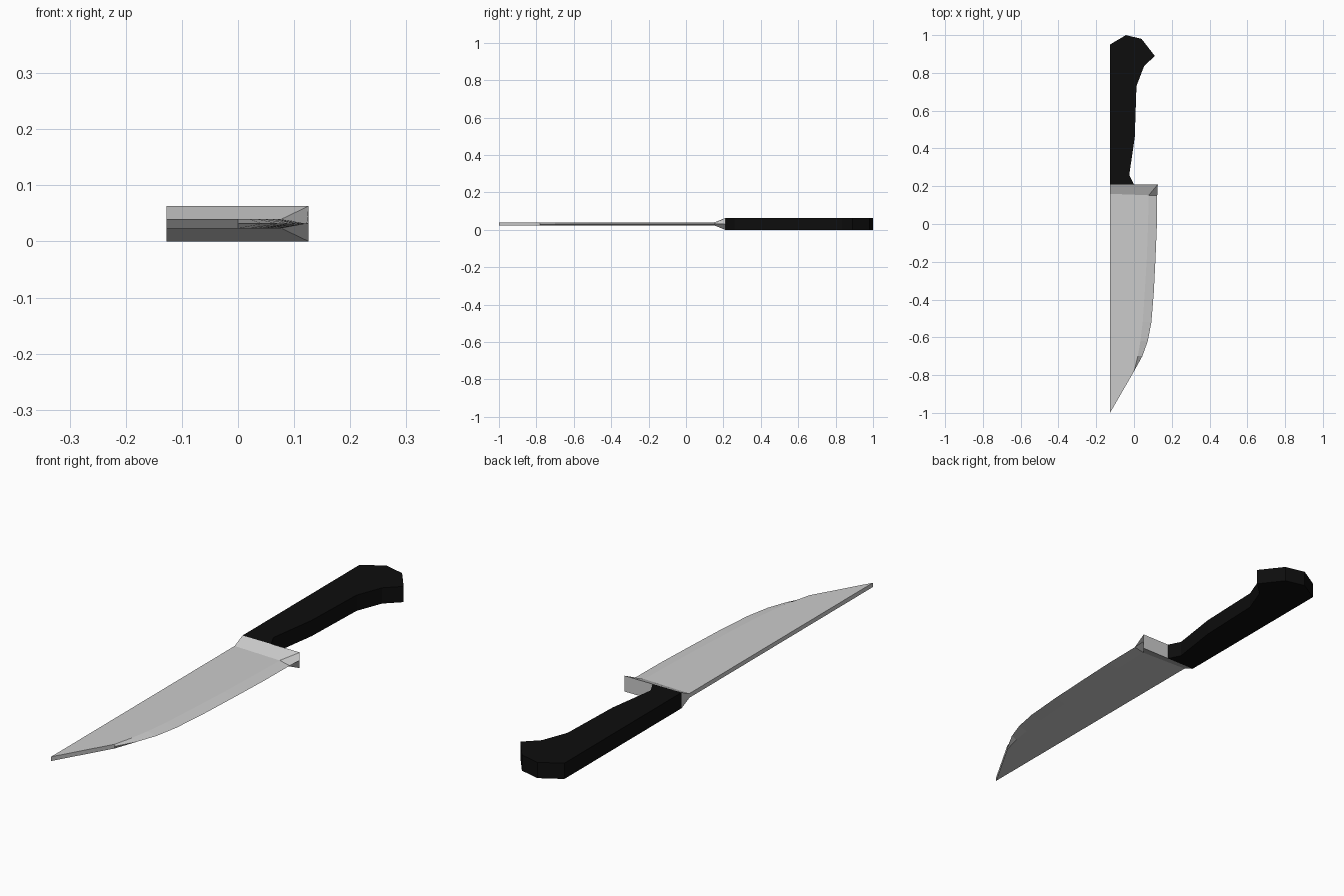
import bpy, bmesh

if "Cube" in bpy.data.objects:
    bpy.data.objects.remove(bpy.data.objects["Cube"])

SPINE_X = -0.127
MID_Z = 0.0315
BLADE_HALF = 0.0085    # half thickness of the blade
FULL_HALF = 0.0315     # half thickness of handle and bolster back


def finish(name, bm, material=None):
    bmesh.ops.recalc_face_normals(bm, faces=bm.faces)
    mesh = bpy.data.meshes.new(name)
    bm.to_mesh(mesh)
    bm.free()
    obj = bpy.data.objects.new(name, mesh)
    bpy.context.collection.objects.link(obj)
    if material:
        mesh.materials.append(material)
    return obj


def section(spine_y, inner, edge, half):
    """Five-sided cross-section: spine pair, bevel pair and cutting edge."""
    lo, hi = MID_Z - half, MID_Z + half
    return [(SPINE_X, spine_y, lo), (SPINE_X, spine_y, hi),
            (*inner, hi), (*edge, MID_Z), (*inner, lo)]


def loft(name, sections, cap_start=False, cap_end=False):
    bm = bmesh.new()
    rings = [[bm.verts.new(p) for p in s] for s in sections]
    for a, b in zip(rings, rings[1:]):
        for i in range(5):
            j = (i + 1) % 5
            bm.faces.new((a[i], a[j], b[j], b[i]))
    if cap_start:
        bm.faces.new(rings[0])
    if cap_end:
        bm.faces.new(rings[-1])
    return finish(name, bm)


# Blade: spine y, bevel x, edge x, edge y
stations = [
    (0.16, 0.078, 0.123, 0.152),
    (-0.01, 0.074, 0.121, -0.01),
    (-0.20, 0.068, 0.114, -0.18),
    (-0.40, 0.057, 0.105, -0.36),
    (-0.56, 0.046, 0.092, -0.52),
    (-0.70, 0.034, 0.073, -0.62),
    (-0.82, 0.020, 0.044, -0.70),
    (-1.00, 0.000, 0.000, -0.78),
]
blade_sections = [section(sy, (bx, ey), (ex, ey), BLADE_HALF)
                  for sy, bx, ex, ey in stations]
loft("blade", blade_sections, cap_end=True)

# Bolster: flares from the blade root to full handle thickness
bolster_back = section(0.21, (0.126, 0.21), (0.126, 0.21), FULL_HALF)
loft("bolster", [bolster_back, blade_sections[0]], cap_start=True)

# Handle: flat extruded outline with a hooked butt
black = bpy.data.materials.new("black_handle")
black.diffuse_color = (0.004, 0.004, 0.004, 1)
black.use_nodes = True
black.node_tree.nodes["Principled BSDF"].inputs["Base Color"].default_value = black.diffuse_color
outline = [(-0.127, 0.21), (0.0, 0.21), (-0.025, 0.26), (0.004, 0.46),
           (0.013, 0.73), (0.053, 0.835), (0.11, 0.89), (0.04, 0.98),
           (-0.043, 1.0), (-0.127, 0.95)]
bm = bmesh.new()
base = bm.faces.new([bm.verts.new((x, y, 0)) for x, y in outline])
top = bmesh.ops.extrude_face_region(bm, geom=[base], use_keep_orig=True)["geom"]
bmesh.ops.translate(bm, vec=(0, 0, 2 * FULL_HALF),
                    verts=[g for g in top if isinstance(g, bmesh.types.BMVert)])
finish("handle", bm, black)
